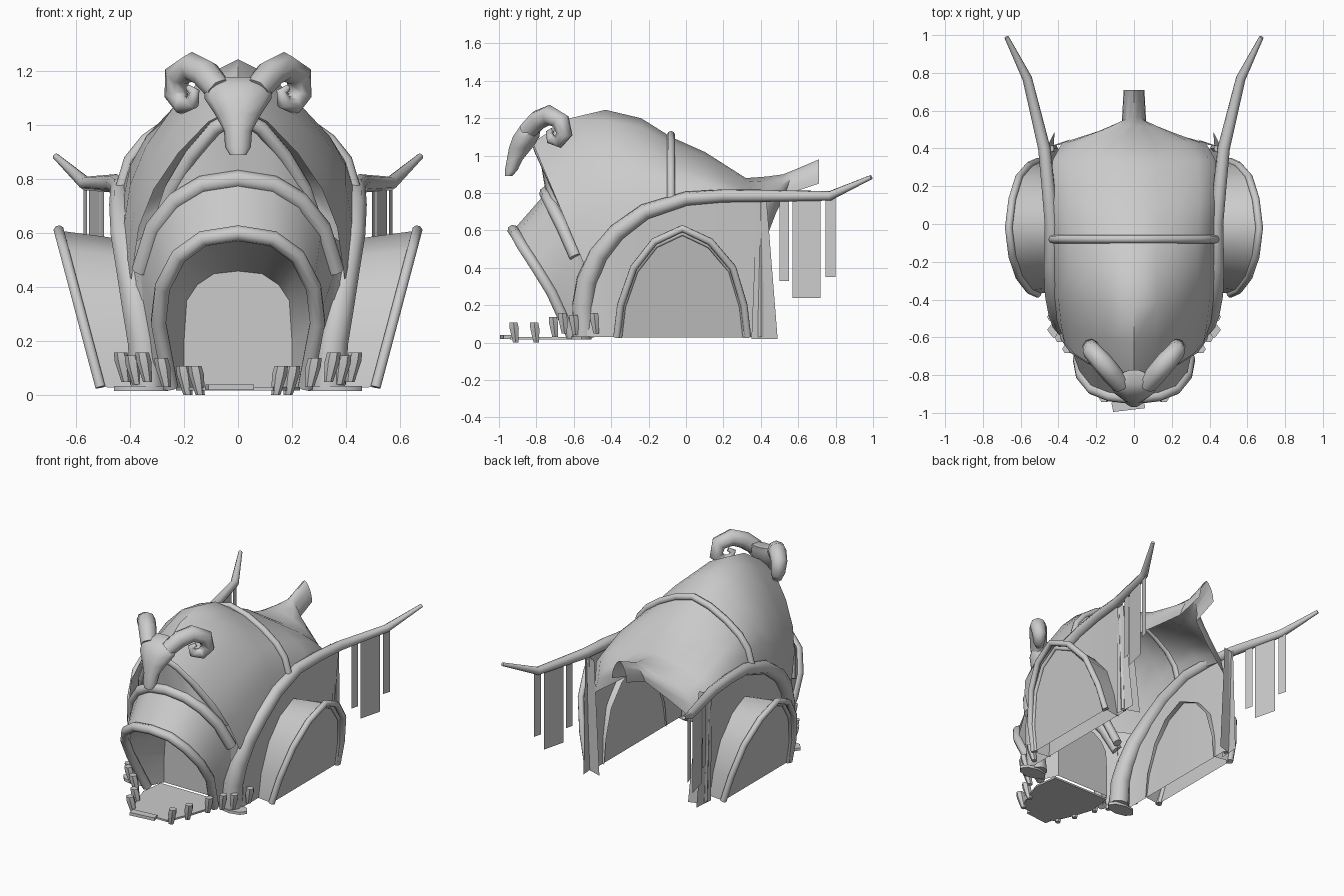
import bpy, math
from mathutils import Vector

cube = bpy.data.objects.get("Cube")
if cube:
    bpy.data.objects.remove(cube, do_unlink=True)

grey = bpy.data.materials.new("plain grey")
grey.use_nodes = True
grey.diffuse_color = (0.6, 0.6, 0.6, 1)
grey.node_tree.nodes["Principled BSDF"].inputs["Base Color"].default_value = (0.6, 0.6, 0.6, 1)
meshes = []


def add(name, verts, faces):
    me = bpy.data.meshes.new(name)
    me.from_pydata([tuple(v) for v in verts], [], faces)
    me.materials.append(grey)
    ob = bpy.data.objects.new(name, me)
    bpy.context.collection.objects.link(ob)
    meshes.append(ob)
    return ob


def loft(name, rows, closed=False, caps=False):
    n = len(rows[0])
    verts = [p for r in rows for p in r]
    faces = []
    for i in range(len(rows) - 1):
        for j in range(n if closed else n - 1):
            k = (j + 1) % n
            faces.append((i * n + j, i * n + k, (i + 1) * n + k, (i + 1) * n + j))
    if caps:
        faces += [tuple(range(n))[::-1], tuple(range(len(verts) - n, len(verts)))]
    return add(name, verts, faces)


def panel(name, pts):
    return add(name, pts, [tuple(range(len(pts)))])


def tube(name, pts, radii):
    cu = bpy.data.curves.new(name, "CURVE")
    cu.dimensions = "3D"
    cu.bevel_depth = 1
    cu.bevel_resolution = 2
    cu.use_fill_caps = True
    sp = cu.splines.new("POLY")
    sp.points.add(len(pts) - 1)
    for i, (pt, p) in enumerate(zip(sp.points, pts)):
        pt.co = (*p, 1)
        pt.radius = radii[i] if isinstance(radii, list) else radii
    cu.materials.append(grey)
    ob = bpy.data.objects.new(name, cu)
    bpy.context.collection.objects.link(ob)


def flip(pts, s):
    return [(s * p[0], p[1], p[2]) for p in pts]


def full(half):
    return flip(half[:0:-1], -1) + list(half)


def ring(cx, cy, z, rx, ry, n):
    return [(cx + rx * math.cos(k * math.tau / n), cy + ry * math.sin(k * math.tau / n), z)
            for k in range(n)]


# Canopy: sections given as top y, top z, bottom y, bottom z, half width
PROFILE = [(0, 1), (.28, .91), (.56, .73), (.79, .52), (.93, .3), (1, 0)]


def section(yt, zt, yb, zb, w):
    return [(w * u, yb + (yt - yb) * v, zb + (zt - zb) * v) for u, v in PROFILE]


SECTIONS = [(-.82, 1.07, -.55, .43, .395), (-.62, 1.20, -.5, .45, .415),
            (-.43, 1.245, -.38, .58, .43), (-.24, 1.20, -.22, .70, .43),
            (-.08, 1.10, -.08, .76, .43), (.10, 1.02, .12, .77, .44),
            (.32, .88, .34, .72, .43), (.43, .888, .43, .56, .38),
            (.52, .90, .48, .69, .20), (.57, .92, .53, .79, .065), (.71, .98, .71, .85, .055)]
halves = [section(*s) for s in SECTIONS]
loft("canopy", [full(h) for h in halves])
rib = section(-.79, 1.04, -.53, .47, .31)
tube("front_rib", full(rib), .028)
tube("ridge_band", [(x * 1.005, y, z + .01) for x, y, z in full(halves[4])], .022)

# Entrance hood: upper arch, lower arch and the inner tunnel end
upper = [(0, -.75, .80), (.13, -.74, .78), (.23, -.71, .72), (.31, -.66, .62),
         (.36, -.59, .46), (.33, -.53, .05)]
lower = [(0, -.925, .60), (.13, -.91, .58), (.22, -.875, .515), (.28, -.80, .40),
         (.295, -.72, .27), (.25, -.61, .03)]
inner = [(0, -.5, .46), (.09, -.5, .45), (.15, -.5, .41), (.19, -.5, .35),
         (.2, -.5, .2), (.2, -.5, .03)]
loft("gable_wall", [full(rib), full(upper)])
loft("hood_cover", [full(upper), full(lower)])
loft("hood_tunnel", [full(lower), full(inner)])
panel("tunnel_door", full(inner))
tube("hood_upper_arch", full(upper[:5]), .035)
tube("hood_lower_arch", full(lower), .03)

# Jaw floor and loose front board
jaw = full([(0, -.94, .03), (.13, -.94, .03), (.19, -.8, .03), (.23, -.68, .03), (.21, -.52, .03)])
loft("jaw_floor", [[(x, y, .018) for x, y, z in jaw], jaw], True, True)
board = [(-.11, -.995), (.06, -.975), (.05, -.93), (-.12, -.945)]
loft("front_board", [[(x, y, z) for x, y in board] for z in (.02, .04)], True, True)

BEAM = [(.335, -.545, .03), (.35, -.55, .2), (.375, -.53, .33), (.40, -.47, .47),
        (.425, -.37, .59), (.435, -.22, .70), (.435, 0, .77), (.455, .2, .785),
        (.475, .4, .785), (.565, .77, .785), (.675, .99, .885)]
BEAM_R = [.065, .062, .058, .054, .048, .043, .038, .035, .033, .026, .012]
TEETH = [(.14, -.91, 0), (.185, -.8, 0), (.265, -.7, .03), (.335, -.65, .05),
         (.375, -.59, .04), (.415, -.48, .05)]
ARCH = [(-.37, .03), (-.35, .2), (-.28, .4), (-.17, .54), (-.02, .61),
        (.13, .54), (.25, .4), (.31, .2), (.33, .03)]
HORN = [(.07, -.85, 1.13), (.12, -.79, 1.19), (.17, -.73, 1.217), (.225, -.67, 1.185),
        (.23, -.65, 1.115), (.205, -.68, 1.075), (.17, -.72, 1.085), (.162, -.73, 1.125),
        (.185, -.71, 1.14)]
HORN_R = [.05, .055, .055, .05, .044, .036, .028, .02, .012]

for s, side in ((1, "left"), (-1, "right")):
    # Side beam, the wall hung below it and the cheek joining it to the hood
    tube(side + "_beam", flip(BEAM, s), BEAM_R)
    wall = BEAM[2:9]
    loft(side + "_wall", [flip(wall, s), flip([(.40, y, .03) for x, y, z in wall], s)])
    loft(side + "_cheek", [flip(upper[3:], s),
                           flip([(.405, -.48, .55), (.39, -.53, .38), (.345, -.54, .05)], s)])

    # Side pod: slanted arch, cover, recessed face and trims
    rim = flip([(.502 + .265 * z, y, z) for y, z in ARCH], s)
    root = flip([(.39, y * .95, z * .94) for y, z in ARCH], s)
    face = flip([(.502 + .2 * z, y * .96, z * .96) for y, z in ARCH], s)
    loft(side + "_pod_cover", [root, rim])
    panel(side + "_pod_face", face)
    tube(side + "_pod_rim", rim, .02)
    tube(side + "_pod_trim", face, .014)

    # Rear post and curtain strips
    loft(side + "_rear_post", [ring(s * x, .40, z, .018, .018, 6)
                               for x, z in ((.42, .03), (.44, .76))], True, True)
    panel(side + "_rear_curtain", flip([(.46, .38, .77), (.45, .43, .77),
                                        (.42, .49, .02), (.43, .35, .02)], s))
    panel(side + "_inner_curtain", flip([(.45, .41, .77), (.39, .42, .77),
                                         (.33, .45, .02), (.42, .42, .02)], s))

    # Banners hanging from the beam
    for i, (y0, y1, low) in enumerate([(.50, .55, .33), (.57, .72, .24), (.745, .80, .35)]):
        xa, xb = (.47 + .257 * (y - .4) for y in (y0, y1))
        panel(f"{side}_banner_{i + 1}", flip([(xa, y0, .78), (xb, y1, .78),
                                              (xb, y1, low), (xa, y0, low)], s))

    # Footing plate under the beam, jaw teeth leaning outward
    loft(side + "_footing", [ring(s * .36, -.56, z, .1, .055, 8) for z in (.016, .034)],
         True, True)
    for i, tooth in enumerate(TEETH):
        base = Vector(tooth)
        rows = []
        for t, r in ((0, .017), (.7, .028), (1, .025)):
            c = base + Vector((.02, -.012, .108)) * t
            rows.append(ring(s * c.x, c.y, c.z, r, r, 6))
        loft(f"{side}_tooth_{i + 1}", rows, True, True)

    # Curled horn
    tube(side + "_horn", flip(HORN, s), HORN_R)

# Animal skull: stacked oval rings from muzzle to crown
SKULL = [(-.95, .89, .03, .02), (-.935, .92, .048, .035), (-.915, .98, .052, .045),
         (-.885, 1.04, .085, .065), (-.855, 1.10, .125, .075), (-.835, 1.15, .125, .06),
         (-.81, 1.18, .07, .04)]
loft("skull", [ring(0, y, z, rx, ry, 10) for y, z, rx, ry in SKULL], True, True)

bpy.ops.object.select_all(action="DESELECT")
for ob in meshes:
    ob.select_set(True)
bpy.context.view_layer.objects.active = meshes[0]
bpy.ops.object.shade_smooth_by_angle(angle=math.radians(50))
